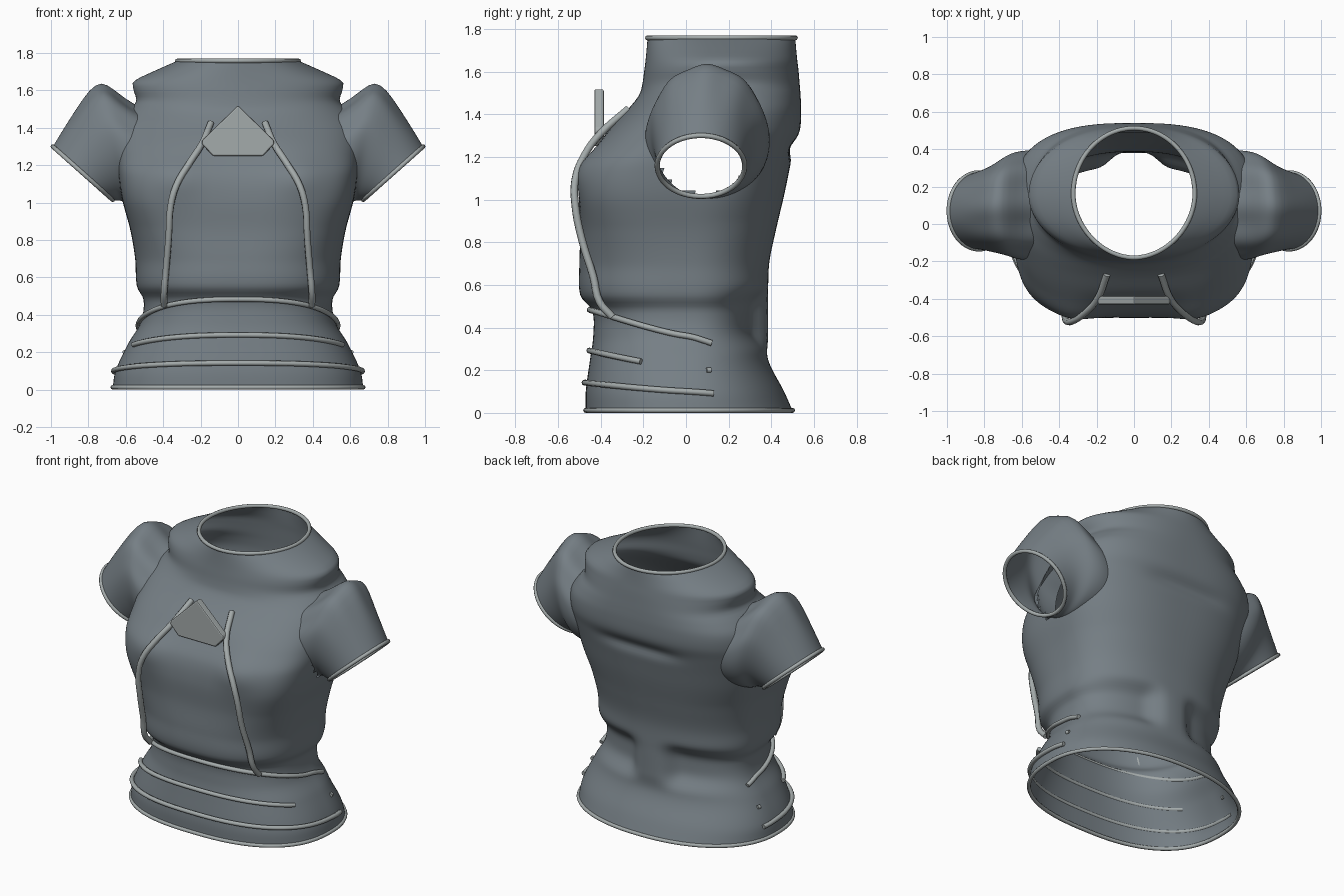
import bpy, bmesh, math
from mathutils import Vector

if "Cube" in bpy.data.objects:
    bpy.data.objects.remove(bpy.data.objects["Cube"], do_unlink=True)


def material(name, color):
    m = bpy.data.materials.new(name)
    m.use_nodes = True
    m.diffuse_color = (*color, 1)
    bsdf = m.node_tree.nodes["Principled BSDF"]
    bsdf.inputs["Base Color"].default_value = (*color, 1)
    bsdf.inputs["Roughness"].default_value = 0.7
    return m


CLOTH = material("slate cloth", (0.18, 0.212, 0.235))
TRIM = material("pale grey trim", (0.37, 0.405, 0.405))

# Torso sections: height, half width, front y, back y, front and back squareness
SECTIONS = [
    (0.01, .67, -.47, .50, 2.5, 2.2),
    (0.10, .655, -.47, .46, 2.5, 2.2),
    (0.25, .585, -.45, .385, 2.5, 2.2),
    (0.36, .52, -.435, .385, 2.5, 2.3),
    (0.48, .505, -.44, .385, 2.5, 2.3),
    (0.55, .54, -.495, .385, 2.6, 2.3),
    (0.70, .55, -.50, .39, 2.7, 2.3),
    (0.85, .575, -.495, .42, 3.2, 2.4),
    (1.02, .62, -.50, .46, 3.8, 2.5),
    (1.15, .64, -.475, .487, 3.8, 2.6),
    (1.25, .65, -.415, .51, 3.2, 2.7),
    (1.33, .655, -.36, .535, 2.7, 2.7),
    (1.42, .64, -.275, .54, 2.4, 2.7),
    (1.49, .59, -.22, .537, 2.2, 2.6),
    (1.54, .545, -.205, .533, 2.1, 2.5),
    (1.61, .56, -.195, .527, 2.0, 2.2),
    (1.65, .555, -.19, .522, 1.9, 2.1),
    (1.70, .455, -.185, .517, 1.9, 2.0),
    (1.76, .32, -.18, .512, 1.9, 2.0),
]


def slope(i, k):
    a, b = SECTIONS[max(i - 1, 0)], SECTIONS[min(i + 1, len(SECTIONS) - 1)]
    return (b[k] - a[k]) / (b[0] - a[0])


def section(z):
    """Smoothly interpolated section values at height z."""
    i = max([j for j in range(len(SECTIONS) - 1) if SECTIONS[j][0] <= z], default=0)
    a, b = SECTIONS[i], SECTIONS[i + 1]
    h = b[0] - a[0]
    t = (z - a[0]) / h
    return [(2*t**3 - 3*t*t + 1) * a[k] + (t**3 - 2*t*t + t) * h * slope(i, k)
            + (3*t*t - 2*t**3) * b[k] + (t**3 - t*t) * h * slope(i + 1, k)
            for k in range(1, 6)]


def torso_point(angle, z, out=0.0):
    """Point on the torso; angle 0 is the front, a right angle is the left."""
    w, front, back, nf, nb = section(z)
    mid = 0.02 + 0.14 * min(max((z - 0.9) / 0.8, 0), 1)
    s, c = math.sin(angle), math.cos(angle)
    n = nf if c > 0 else nb
    x = math.copysign(abs(s) ** (2 / n), s) * (w + out)
    depth = (mid - front if c > 0 else back - mid) + out
    y = mid - math.copysign(abs(c) ** (2 / n), c) * depth
    if c > 0:  # bust fullness either side of the centre
        y -= 0.035 * c * math.exp(-((z - 1.15) / 0.12) ** 2 - ((abs(x) - 0.33) / 0.14) ** 2)
    else:  # hollows beside the spine at the waist, short fold below the shoulder blades
        y += 0.075 * c * math.exp(-((z - 0.44) / 0.12) ** 4) * (1 - math.exp(-(x / 0.14) ** 4))
        y += 0.02 * c * math.exp(-((z - 1.24) / 0.04) ** 2 - (x / 0.28) ** 4)
    return Vector((x, y, z))


def loft(name, rings, mat, hole=None):
    bm = bmesh.new()
    rows = [[bm.verts.new(p) for p in ring] for ring in rings]
    n = len(rows[0])
    for a, b in zip(rows, rows[1:]):
        for i in range(n):
            bm.faces.new((a[i], a[(i + 1) % n], b[(i + 1) % n], b[i]))
    if hole:
        gone = [f for f in bm.faces if hole(f.calc_center_median())]
        bmesh.ops.delete(bm, geom=gone, context='FACES')
    bmesh.ops.recalc_face_normals(bm, faces=bm.faces)
    mesh = bpy.data.meshes.new(name)
    bm.to_mesh(mesh)
    bm.free()
    mesh.materials.append(mat)
    for p in mesh.polygons:
        p.use_smooth = True
    ob = bpy.data.objects.new(name, mesh)
    bpy.context.collection.objects.link(ob)
    return ob


def tube(name, points, radius, closed=False):
    cu = bpy.data.curves.new(name, 'CURVE')
    cu.dimensions = '3D'
    cu.bevel_depth = radius
    cu.bevel_resolution = 2
    cu.use_fill_caps = True
    cu.resolution_u = 4
    sp = cu.splines.new('BEZIER')
    sp.bezier_points.add(len(points) - 1)
    sp.use_cyclic_u = closed
    for bp, p in zip(sp.bezier_points, points):
        bp.co = p
        bp.handle_left_type = bp.handle_right_type = 'AUTO'
    cu.materials.append(TRIM)
    ob = bpy.data.objects.new(name, cu)
    bpy.context.collection.objects.link(ob)


def turn(i, n):
    return 2 * math.pi * i / n


# Torso shell, open at neck, hem and armholes
def armhole(p):
    return abs(p.x) > 0.35 and ((p.y - .08) / .21) ** 2 + ((p.z - 1.21) / .185) ** 2 < 1


SEG, ROWS = 120, 100
heights = [0.01 + 1.75 * r / ROWS for r in range(ROWS + 1)]
loft("torso", [[torso_point(turn(i, SEG), z) for i in range(SEG)] for z in heights],
     CLOTH, armhole)
for name, z in (("hem_trim", 0.012), ("neck_trim", 1.758)):
    tube(name, [torso_point(turn(i, 40), z) for i in range(40)], 0.012, True)

# Sleeves: top x, top z, bottom x, bottom z, half depth, centre y, pleat depth
CUFFS = [
    (.46, 1.47, .45, 1.00, .28, .095, .0),
    (.53, 1.505, .51, 1.00, .29, .10, .02),
    (.60, 1.545, .56, 1.00, .295, .10, .02),
    (.67, 1.605, .60, 1.00, .285, .10, .012),
    (.73, 1.645, .615, 1.005, .27, .10, .008),
    (.79, 1.605, .63, 1.01, .25, .09, .01),
    (.86, 1.505, .64, 1.01, .23, .08, .006),
    (.93, 1.40, .655, 1.01, .215, .075, .0),
    (.99, 1.30, .67, 1.015, .205, .07, .0),
]


def sleeve_ring(cuff, side, n):
    tx, tz, bx, bz, hy, cy, pleat = cuff
    mid = Vector(((tx + bx) / 2, cy, (tz + bz) / 2))
    up = Vector(((tx - bx) / 2, 0, (tz - bz) / 2))
    ring = []
    for i in range(n):
        a = turn(i, n)
        k = 1 + pleat * 2 * math.cos(9 * a) * max(math.cos(a), 0)
        p = mid + (up * math.cos(a) + Vector((0, hy * math.sin(a), 0))) * k
        ring.append(Vector((p.x * side, p.y, p.z)))
    return ring


for side, label in ((1, "left"), (-1, "right")):
    sleeve = loft(label + "_sleeve", [sleeve_ring(c, side, 54) for c in CUFFS], CLOTH)
    sleeve.modifiers.new("smooth", 'SUBSURF').levels = 1
    tube(label + "_cuff_trim", sleeve_ring(CUFFS[-1], side, 32), 0.012, True)

    # Chest strap and the small loose stub at the hip
    strap = [(.145, -.27, 1.425), (.195, -.40, 1.31), (.26, -.475, 1.21),
             (.33, -.52, 1.09), (.36, -.52, .98), (.37, -.49, .82),
             (.385, -.435, .64), (.395, -.405, .52), (.395, -.345, .45)]
    tube(label + "_strap", [(x * side, y, z) for x, y, z in strap], 0.018)
    hip = [torso_point(side * a, 0.2, 0.004) for a in (1.74, 1.79)]
    tube(label + "_hip_stub", hip, 0.012)

# Waist bands that dip toward the sides: name, centre height, drop, reach
for name, z, drop, reach in (("upper_band", .483, .125, 1.82),
                             ("middle_band", .292, .085, 1.16),
                             ("lower_band", .142, .042, 1.78)):
    path = []
    for i in range(-16, 17):
        a = reach * i / 16
        path.append(torso_point(a, z - drop * (1 - math.cos(a)), 0.01))
    tube(name, path, 0.014)

# Chest plate
outline = [(0, 1.52), (.19, 1.335), (.195, 1.315), (.135, 1.25),
           (-.135, 1.25), (-.195, 1.315), (-.19, 1.335)]
bm = bmesh.new()
face = bm.faces.new([bm.verts.new((x, -.43, z)) for x, z in outline])
grown = bmesh.ops.extrude_face_region(bm, geom=[face])["geom"]
bmesh.ops.translate(bm, vec=(0, .045, 0),
                    verts=[g for g in grown if isinstance(g, bmesh.types.BMVert)])
bmesh.ops.recalc_face_normals(bm, faces=bm.faces)
mesh = bpy.data.meshes.new("chest_plate")
bm.to_mesh(mesh)
bm.free()
mesh.materials.append(TRIM)
plate = bpy.data.objects.new("chest_plate", mesh)
bpy.context.collection.objects.link(plate)
bevel = plate.modifiers.new("soft edge", 'BEVEL')
bevel.width = 0.008
bevel.segments = 2
